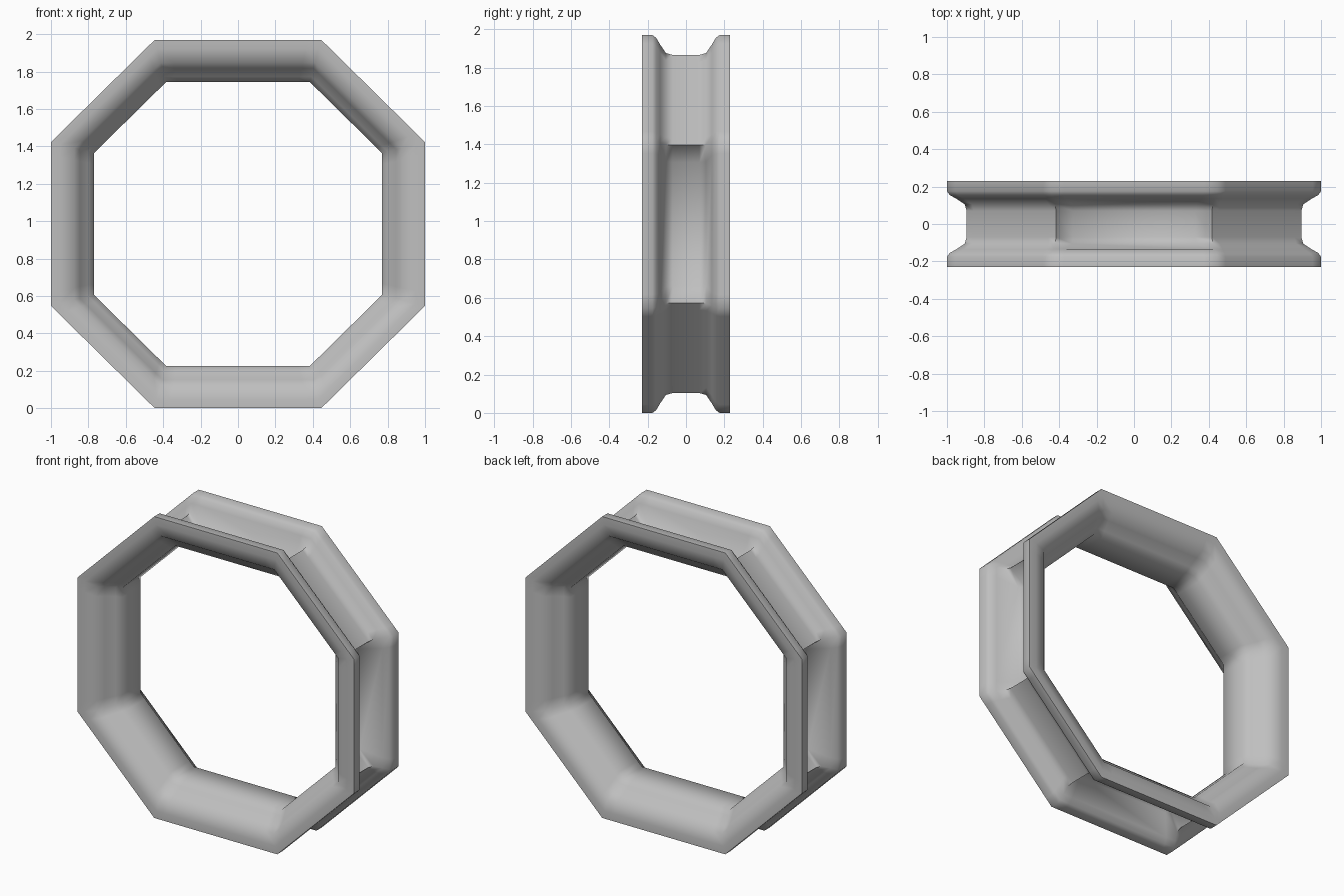
import bpy, bmesh, math

if "Cube" in bpy.data.objects:
    bpy.data.objects.remove(bpy.data.objects["Cube"], do_unlink=True)

# One plain grey material
grey = bpy.data.materials.new("plain grey")
grey.use_nodes = True
colour = (0.52, 0.52, 0.52, 1)
grey.diffuse_color = colour
grey.node_tree.nodes["Principled BSDF"].inputs["Base Color"].default_value = colour

# Half cross-section from groove floor round the flange to the inner band:
# distance from axis, depth, depth of the sunken floor on straight sides
half = [(0.895, 0.07, 0.11), (0.905, 0.105, 0.10), (0.95, 0.135, 0.0),
        (0.985, 0.155, 0.0), (1.0, 0.175, 0.0), (1.0, 0.23, 0.0),
        (0.95, 0.23, 0.0), (0.875, 0.215, 0.0), (0.845, 0.17, 0.0),
        (0.80, 0.12, 0.0), (0.77, 0.095, 0.0)]
profile = half + [(r, -y, s) for r, y, s in reversed(half)]
HEIGHT = 0.985


def corner(r, i):
    """Corner i of an octagon whose straight sides lie at distance r."""
    b = 0.385 + (r - 0.77) * 0.26
    x, z = (r, b) if i % 2 else (r, -b)
    turn = (i // 2) * math.pi / 2
    c, s = math.cos(turn), math.sin(turn)
    return x * c - z * s, x * s + z * c


def section(bm, side, t):
    """Ring of vertices at fraction t along one side of the octagon."""
    verts = []
    for r, y, sink in profile:
        if t > 0 and side % 2 == 0:
            r_here = r - sink
        else:
            r_here = r
        ax, az = corner(r_here, side)
        bx, bz = corner(r_here, (side + 1) % 8)
        x, z = ax + (bx - ax) * t, az + (bz - az) * t
        verts.append(bm.verts.new((x, y, (z + 1) * HEIGHT)))
    return verts


# Grooved octagonal ring
bm = bmesh.new()
rings = [section(bm, side, t) for side in range(8) for t in (0, 0.08, 0.92)]
n = len(profile)
for k, ring in enumerate(rings):
    after = rings[(k + 1) % len(rings)]
    for j in range(n):
        m = (j + 1) % n
        bm.faces.new((ring[j], after[j], after[m], ring[m]))
bmesh.ops.recalc_face_normals(bm, faces=bm.faces)

mesh = bpy.data.meshes.new("octagonal_ring")
bm.to_mesh(mesh)
bm.free()
mesh.materials.append(grey)
ring_object = bpy.data.objects.new("octagonal_ring", mesh)
bpy.context.collection.objects.link(ring_object)

# Smooth shading over the rounded flanges and corners
bpy.ops.object.select_all(action="DESELECT")
ring_object.select_set(True)
bpy.context.view_layer.objects.active = ring_object
bpy.ops.object.shade_smooth_by_angle(angle=math.radians(65))
